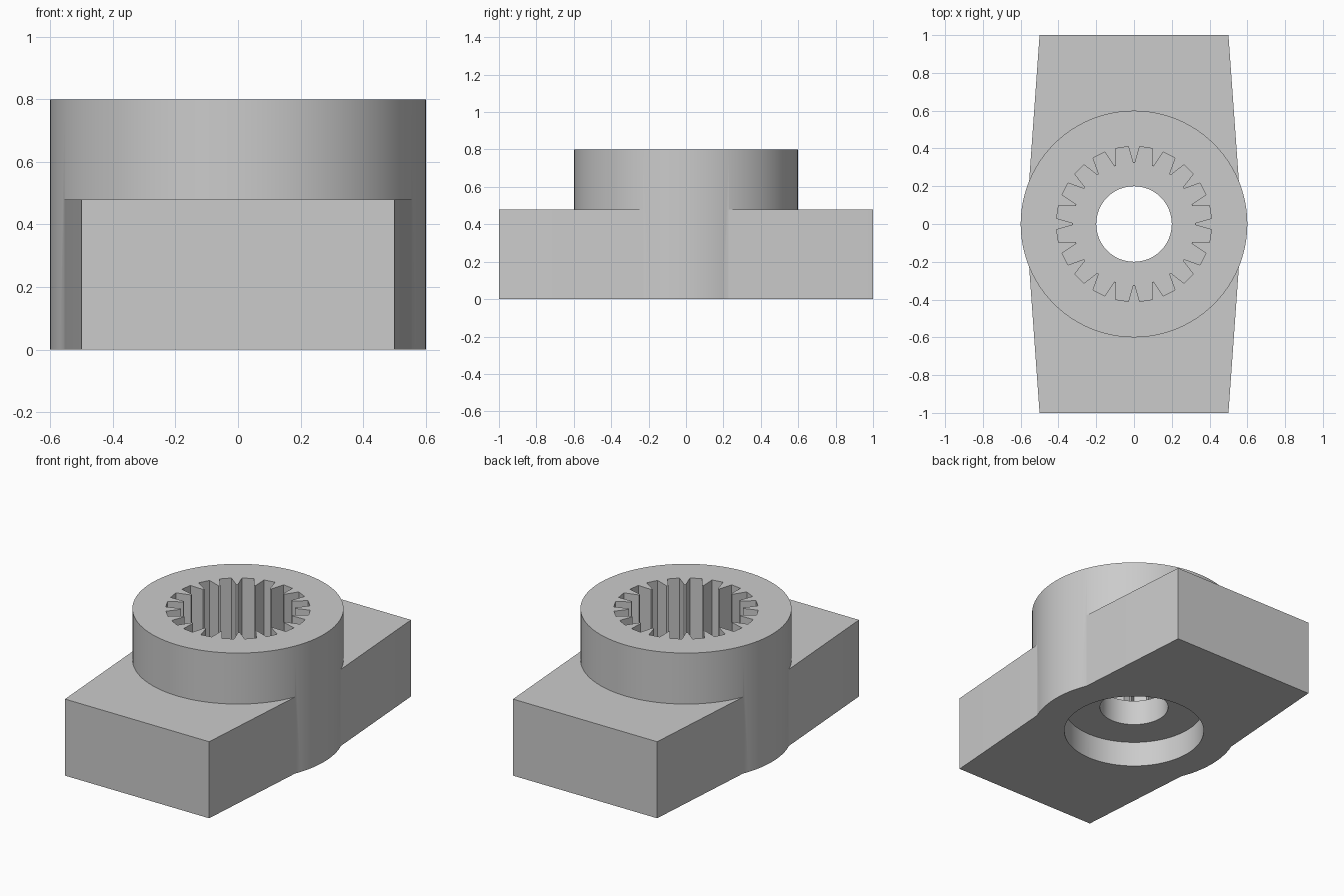
import bpy, bmesh
from math import sin, cos, pi, radians
from mathutils import Vector, Matrix

cube = bpy.data.objects.get("Cube")
if cube:
    bpy.data.objects.remove(cube, do_unlink=True)

grey = bpy.data.materials.new("plain_grey")
grey.use_nodes = True
GREY = (0.6, 0.6, 0.6, 1)
grey.diffuse_color = GREY
grey.node_tree.nodes["Principled BSDF"].inputs["Base Color"].default_value = GREY


def prism(name, outline, z0, z1):
    """Extrude a flat outline between two heights."""
    bm = bmesh.new()
    base = bm.faces.new([bm.verts.new((x, y, z0)) for x, y in outline])
    side = bmesh.ops.extrude_face_region(bm, geom=[base])["geom"]
    moved = [v for v in side if isinstance(v, bmesh.types.BMVert)]
    bmesh.ops.translate(bm, verts=moved, vec=(0, 0, z1 - z0))
    bmesh.ops.recalc_face_normals(bm, faces=bm.faces)
    mesh = bpy.data.meshes.new(name)
    bm.to_mesh(mesh)
    bm.free()
    mesh.materials.append(grey)
    obj = bpy.data.objects.new(name, mesh)
    bpy.context.collection.objects.link(obj)
    return obj


def circle(radius, sides=96):
    return [(radius * cos(2 * pi * i / sides), radius * sin(2 * pi * i / sides))
            for i in range(sides)]


def gear_outline(teeth, tip_r, tip_half, root_r, root_half):
    """Hollow of an internal gear, with narrow teeth pointing inward."""
    tooth = [(root_r, -root_half), (tip_r, -tip_half),
             (tip_r, tip_half), (root_r, root_half)]
    points = []
    for i in range(teeth):
        turn = Matrix.Rotation(2 * pi * i / teeth, 2)
        points += [tuple(turn @ Vector(p)) for p in tooth]
    return points


def combine(target, other, operation):
    mod = target.modifiers.new(operation.lower(), "BOOLEAN")
    mod.operation = operation
    mod.solver = "EXACT"
    mod.object = other
    bpy.context.view_layer.objects.active = target
    bpy.ops.object.modifier_apply(modifier=mod.name)
    bpy.data.objects.remove(other, do_unlink=True)


# Tapered base plate, widest where it meets the round boss
half = [(0.5, -1), (0.555, -0.228), (0.555, 0.228), (0.5, 1)]
hub = prism("splined_hub", half + [(-x, -y) for x, y in half], 0, 0.48)

# Round boss through the full height
combine(hub, prism("boss", circle(0.6), 0, 0.8), "UNION")

# Toothed socket, through bore and underside recess
combine(hub, prism("toothed_socket", gear_outline(20, 0.323, 0.005, 0.41, 0.03),
                   0.32, 0.9), "DIFFERENCE")
combine(hub, prism("through_bore", circle(0.2), -0.1, 0.9), "DIFFERENCE")
combine(hub, prism("underside_recess", circle(0.41), -0.1, 0.16), "DIFFERENCE")

# Smooth round walls, crisp corners
bpy.ops.object.select_all(action="DESELECT")
hub.select_set(True)
bpy.context.view_layer.objects.active = hub
bpy.ops.object.shade_smooth_by_angle(angle=radians(30))
